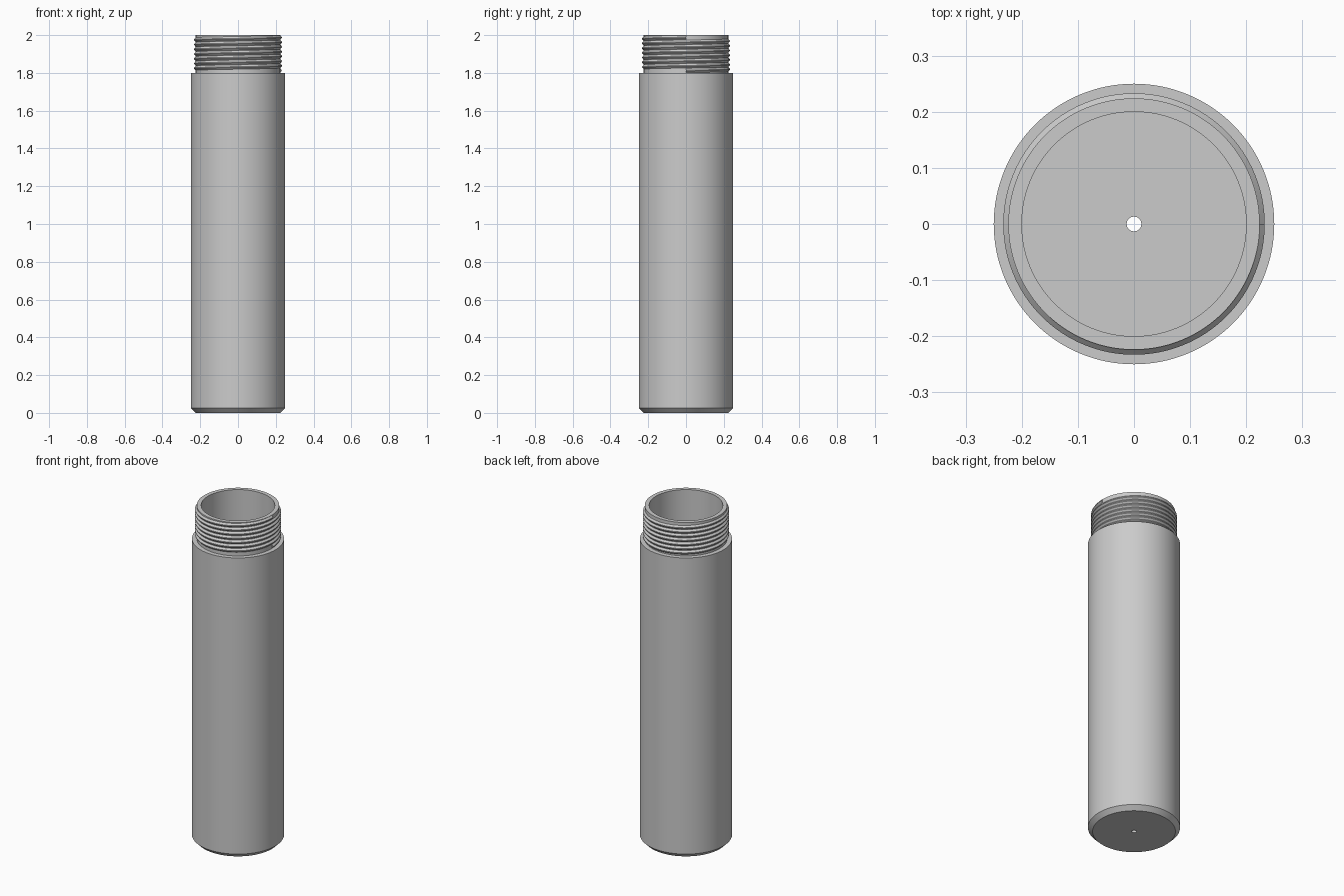
import bpy, bmesh, math

if "Cube" in bpy.data.objects:
    bpy.data.objects.remove(bpy.data.objects["Cube"])

SEG = 128
grey = bpy.data.materials.new("metal grey")
grey.diffuse_color = (0.6, 0.6, 0.6, 1)
grey.use_nodes = True
grey.node_tree.nodes["Principled BSDF"].inputs["Base Color"].default_value = grey.diffuse_color


def make_object(name, bm):
    bmesh.ops.recalc_face_normals(bm, faces=bm.faces)
    mesh = bpy.data.meshes.new(name)
    bm.to_mesh(mesh)
    bm.free()
    mesh.materials.append(grey)
    obj = bpy.data.objects.new(name, mesh)
    bpy.context.collection.objects.link(obj)
    bpy.ops.object.select_all(action='DESELECT')
    obj.select_set(True)
    bpy.context.view_layer.objects.active = obj
    bpy.ops.object.shade_smooth_by_angle(angle=math.radians(25))
    return obj


def ring_sweep(bm, rows, closed):
    """Bridge successive rows of verts, each row a closed cross-section."""
    n = len(rows)
    for i in range(n if closed else n - 1):
        a, b = rows[i], rows[(i + 1) % n]
        for k in range(len(a)):
            m = (k + 1) % len(a)
            bm.faces.new((a[k], b[k], b[m], a[m]))


def polar(bm, r, ang, z):
    return bm.verts.new((r * math.cos(ang), r * math.sin(ang), z))


# Hollow tube: chamfered base, vent hole in the floor, shoulder and neck
FLOOR, SHOULDER, TOP = 0.05, 1.8, 2.0
BORE, CORE, CREST, VENT = 0.2, 0.224, 0.233, 0.013
profile = [(VENT, 0), (0.225, 0), (0.25, 0.025), (0.25, SHOULDER),
           (CORE, SHOULDER), (CORE, TOP), (BORE, TOP), (BORE, FLOOR), (VENT, FLOOR)]
bm = bmesh.new()
rows = [[polar(bm, r, math.tau * i / SEG, z) for r, z in profile] for i in range(SEG)]
ring_sweep(bm, rows, closed=True)
make_object("tube_body", bm)

# Right-handed screw thread wound around the neck, with blunt ends
TURNS = 8
PITCH = (TOP - SHOULDER) / TURNS
section = [(CORE - 0.004, 0.0), (CORE, 0.001), (CREST, 0.42 * PITCH),
           (CREST, 0.58 * PITCH), (CORE, PITCH - 0.001), (CORE - 0.004, PITCH - 0.001)]
steps = (TURNS - 1) * SEG
bm = bmesh.new()
rows = []
for i in range(steps + 1):
    lift = SHOULDER + PITCH * i / SEG
    rows.append([polar(bm, r, math.tau * i / SEG, lift + z) for r, z in section])
ring_sweep(bm, rows, closed=False)
bm.faces.new(rows[0])
bm.faces.new(rows[-1])
make_object("screw_thread", bm)
